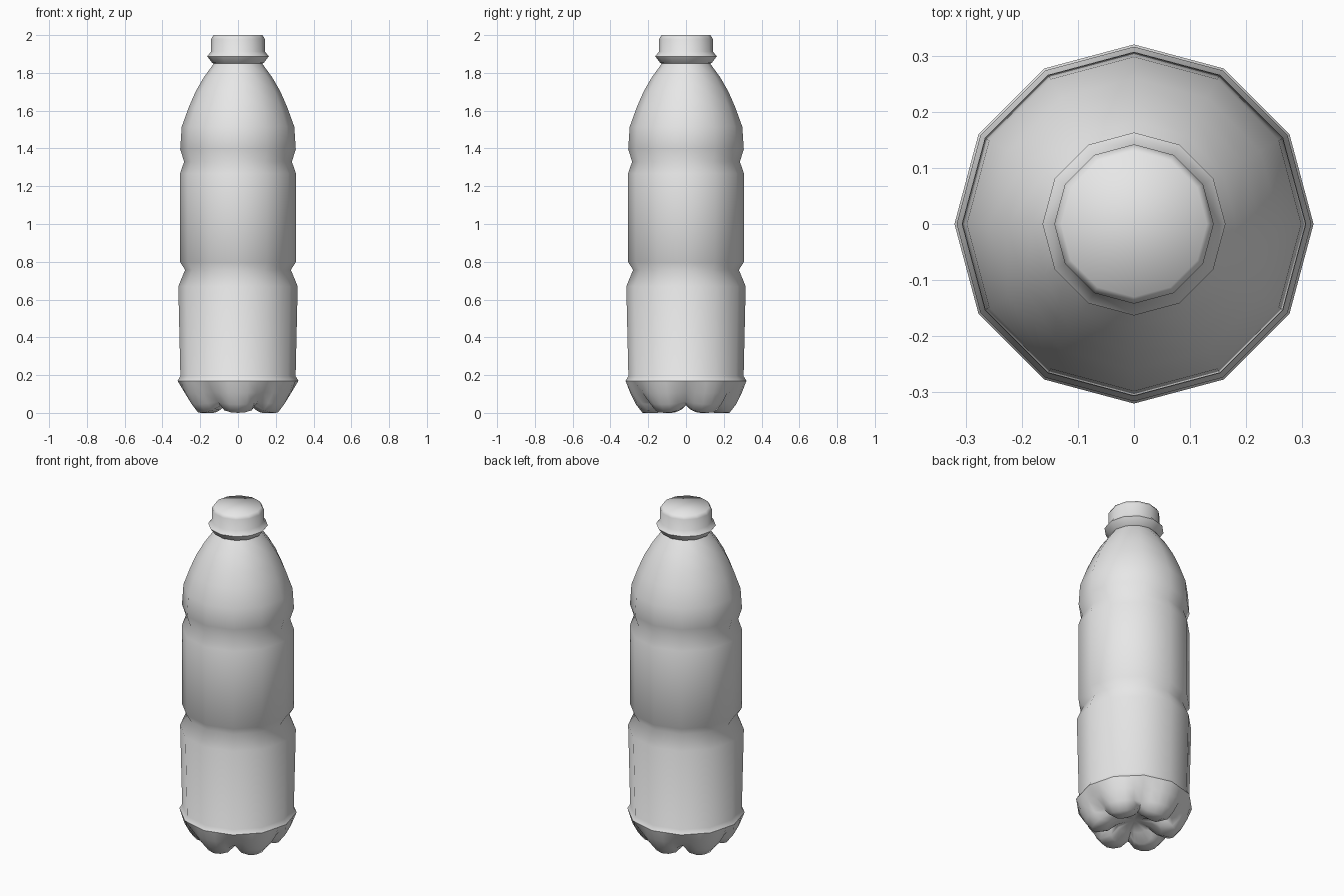
import bpy, bmesh
from math import sin, cos, pi, radians

if "Cube" in bpy.data.objects:
    bpy.data.objects.remove(bpy.data.objects["Cube"], do_unlink=True)

SIDES = 12
BASE_SIDES = 36

grey = bpy.data.materials.new("light grey plastic")
grey.use_nodes = True
colour = (0.8, 0.8, 0.8, 1)
grey.diffuse_color = colour
grey.node_tree.nodes["Principled BSDF"].inputs["Base Color"].default_value = colour


def loft(name, rings, close_top=False, tip=None):
    """Bridge rings of points (top to bottom), with optional top face and bottom tip."""
    bm = bmesh.new()
    loops = [[bm.verts.new(p) for p in ring] for ring in rings]
    n = len(loops[0])
    for upper, lower in zip(loops, loops[1:]):
        for i in range(n):
            j = (i + 1) % n
            bm.faces.new((upper[i], lower[i], lower[j], upper[j]))
    if close_top:
        bm.faces.new(loops[0])
    if tip:
        centre = bm.verts.new(tip)
        for i in range(n):
            bm.faces.new((loops[-1][i], centre, loops[-1][(i + 1) % n]))
    mesh = bpy.data.meshes.new(name)
    bm.to_mesh(mesh)
    bm.free()
    mesh.materials.append(grey)
    obj = bpy.data.objects.new(name, mesh)
    bpy.context.collection.objects.link(obj)
    bpy.ops.object.select_all(action="DESELECT")
    obj.select_set(True)
    bpy.context.view_layer.objects.active = obj
    bpy.ops.object.shade_smooth_by_angle(angle=radians(65))
    return obj


def round_ring(r, z):
    return [(r * cos(2 * pi * i / SIDES), r * sin(2 * pi * i / SIDES), z)
            for i in range(SIDES)]


# Cap with bevelled top and flared collar
cap = [(0.13, 2.0), (0.142, 1.98), (0.142, 1.913), (0.163, 1.888),
       (0.137, 1.853), (0.12, 1.845)]
loft("cap", [round_ring(*p) for p in cap], close_top=True)

# Body: neck, shoulder, two waist grooves, lower wall
body = [(0.12, 1.86), (0.135, 1.84), (0.182, 1.775), (0.225, 1.70), (0.26, 1.62),
        (0.298, 1.515), (0.306, 1.395), (0.285, 1.33), (0.307, 1.267),
        (0.307, 0.80), (0.28, 0.757), (0.316, 0.67), (0.305, 0.195), (0.32, 0.17)]
loft("bottle_body", [round_ring(*p) for p in body])

# Base: six rounded feet parted by grooves; each row is foot r, z and groove r, z
base = [(0.295, 0.105, 0.27, 0.11), (0.265, 0.045, 0.215, 0.06),
        (0.23, 0.0, 0.18, 0.04), (0.15, 0.0, 0.13, 0.05), (0.10, 0.045, 0.09, 0.06)]


def rim_ring(r, z):
    ring = []
    for i in range(BASE_SIDES):
        a = 2 * pi * i / BASE_SIDES
        rr = r * cos(pi / SIDES) / cos(a % (2 * pi / SIDES) - pi / SIDES)
        ring.append((rr * cos(a), rr * sin(a), z))
    return ring


def foot_ring(foot_r, foot_z, groove_r, groove_z):
    ring = []
    for i in range(BASE_SIDES):
        a = 2 * pi * i / BASE_SIDES
        w = abs(sin(3 * a)) ** 0.6
        r = groove_r + (foot_r - groove_r) * w
        z = groove_z + (foot_z - groove_z) * w
        ring.append((r * cos(a), r * sin(a), z))
    return ring


loft("footed_base", [rim_ring(0.32, 0.17)] + [foot_ring(*row) for row in base],
     tip=(0, 0, 0.07))
